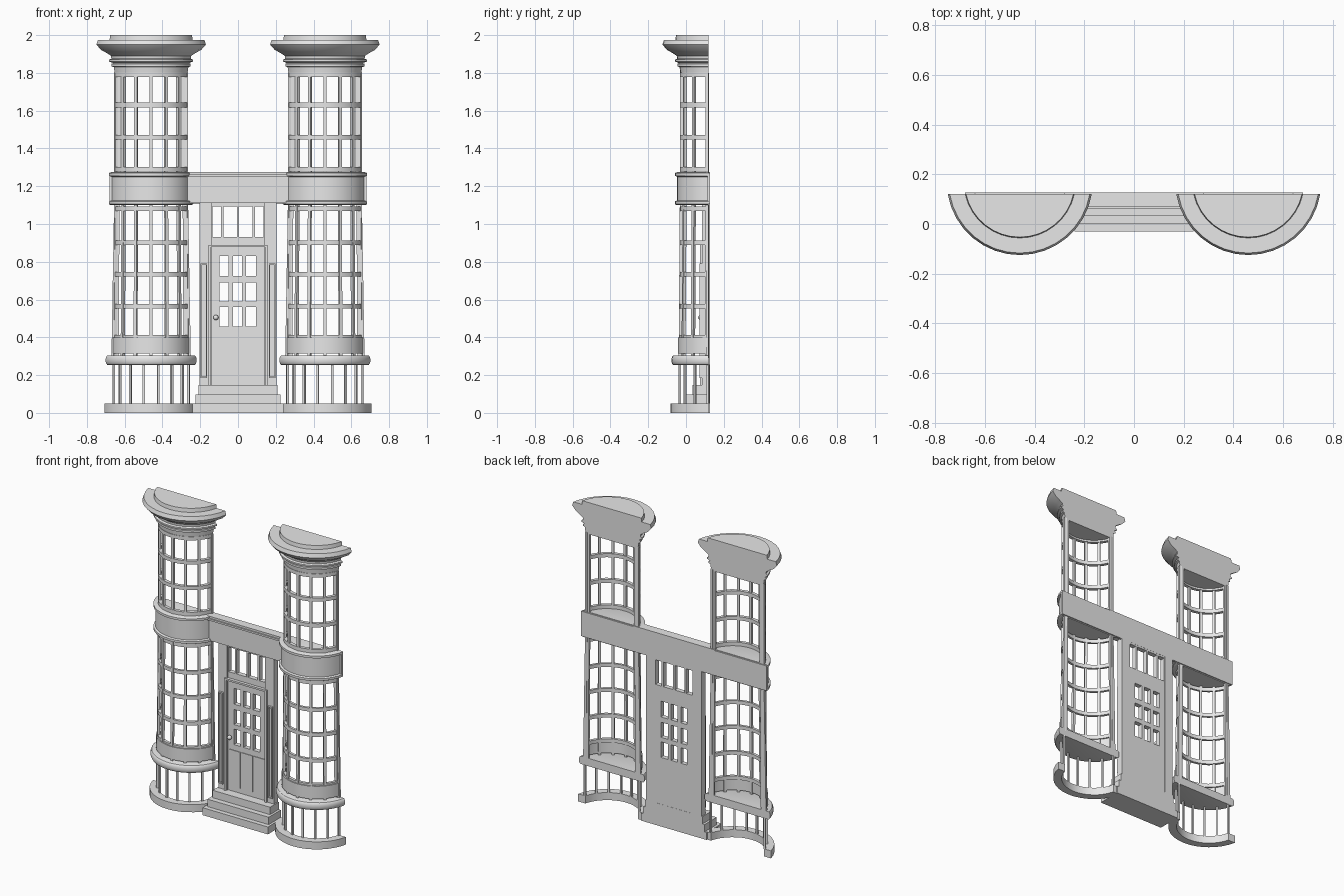
import bpy, bmesh, math

if "Cube" in bpy.data.objects:
    bpy.data.objects.remove(bpy.data.objects["Cube"])

stone = bpy.data.materials.new("pale_grey")
stone.use_nodes = True
GREY = (0.8, 0.8, 0.8, 1)
stone.diffuse_color = GREY
stone.node_tree.nodes["Principled BSDF"].inputs["Base Color"].default_value = GREY

BACK = 0.12      # flat rear plane of the towers
AXIS = 0.169     # arc centre, a little behind the rear plane
TOWER_X = 0.46
SEG = 16
smooth = []


def finish(name, bm, rounded=False):
    bmesh.ops.recalc_face_normals(bm, faces=bm.faces)
    me = bpy.data.meshes.new(name)
    bm.to_mesh(me)
    bm.free()
    me.materials.append(stone)
    ob = bpy.data.objects.new(name, me)
    bpy.context.collection.objects.link(ob)
    if rounded:
        smooth.append(ob)
    return ob


def add_prism(bm, low, high, z0, z1):
    """Add a block between two outlines in the ground plane."""
    a = [bm.verts.new((x, y, z0)) for x, y in low]
    b = [bm.verts.new((x, y, z1)) for x, y in high]
    bm.faces.new(a)
    bm.faces.new(b)
    for i in range(len(a)):
        j = (i + 1) % len(a)
        bm.faces.new((a[i], a[j], b[j], b[i]))


def rect(x0, x1, y0, y1):
    return [(x0, y0), (x1, y0), (x1, y1), (x0, y1)]


def add_box(bm, x0, x1, y0, y1, z0, z1):
    r = rect(x0, x1, y0, y1)
    add_prism(bm, r, r, z0, z1)


def boxes(name, *dims):
    bm = bmesh.new()
    for d in dims:
        add_box(bm, *d)
    return finish(name, bm)


def arc_point(cx, r, t):
    ang = t * math.acos((AXIS - BACK) / r)
    return cx + r * math.sin(ang), AXIS - r * math.cos(ang)


def bow(name, cx, profile, hollow=False):
    """Sweep a (radius, height) profile round the bowed front, cut flat behind."""
    bm = bmesh.new()
    rows = [[bm.verts.new((*arc_point(cx, r, 2 * i / SEG - 1), z))
             for i in range(SEG + 1)] for r, z in profile]
    n = len(rows)
    for k in range(n if hollow else n - 1):
        a, b = rows[k], rows[(k + 1) % n]
        for i in range(SEG):
            bm.faces.new((a[i], a[i + 1], b[i + 1], b[i]))
    if hollow:
        bm.faces.new([row[0] for row in rows])
        bm.faces.new([row[-1] for row in rows])
    else:
        bm.faces.new(rows[0])
        bm.faces.new(rows[-1])
        bm.faces.new([row[0] for row in rows] + [row[-1] for row in reversed(rows)])
    return finish(name, bm, True)


def ring(name, cx, r0, r1, z0, z1):
    return bow(name, cx, [(r0, z0), (r1, z0), (r1, z1), (r0, z1)], True)


def bars(name, cx, count, span, r_low, r_high, w, z0, z1):
    """Upright bars fanned evenly round the bow."""
    bm = bmesh.new()
    for k in range(count):
        a = math.radians(-span + 2 * span * k / (count - 1))
        s, c = math.sin(a), math.cos(a)

        def outline(r):
            return [(cx + (r + d) * s + e * c, AXIS - (r + d) * c + e * s)
                    for d, e in ((-w, -w), (w, -w), (w, w), (-w, w))]
        add_prism(bm, outline(r_low), outline(r_high), z0, z1)
    return finish(name, bm)


CAP = [(.198, 1.79), (.203, 1.83), (.215, 1.835), (.215, 1.848), (.206, 1.852),
       (.228, 1.86), (.228, 1.87), (.216, 1.875), (.218, 1.89), (.24, 1.905),
       (.27, 1.922), (.294, 1.95), (.286, 1.975)]
BAND = [(.218, 1.10), (.228, 1.105), (.228, 1.12), (.216, 1.125), (.216, 1.25),
        (.228, 1.255), (.228, 1.27), (.215, 1.275)]
ROLL = [(.233 + .013 * math.sin(a), .279 - .026 * math.cos(a))
        for a in (math.pi * k / 8 for k in range(9))]

# Two bowed glazed towers
for side, sx in (("left", 1), ("right", -1)):
    cx = sx * TOWER_X
    ring(side + "_tower_base", cx, .2, .251, 0, .05)
    bars(side + "_base_bars", cx, 8, 75, .205, .205, .006, .05, .256)
    bow(side + "_round_moulding", cx, ROLL)
    ring(side + "_sill_wall", cx, .195, .212, .315, .40)
    bars(side + "_lower_mullions", cx, 7, 73, .2, .194, .008, .29, 1.1)
    bars(side + "_upper_mullions", cx, 7, 73, .192, .192, .008, 1.27, 1.8)
    for i, z in enumerate((.40, .565, .735, .90, 1.08)):
        ring(f"{side}_lower_rail_{i + 1}", cx, .186, .207 - .006 * z, z - .012, z + .012)
    for i, z in enumerate((1.29, 1.46, 1.63, 1.79)):
        ring(f"{side}_upper_rail_{i + 1}", cx, .18, .202, z - .012, z + .012)
    bow(side + "_middle_band", cx, BAND)
    bow(side + "_cornice", cx, CAP)
    bow(side + "_roof_slab", cx, [(.226, 1.97), (.222, 2.0)])
    # Flat rear posts at both edges of the bow
    bm = bmesh.new()
    for e in (-1, 1):
        low = rect(cx + e * .172, cx + e * .21, .106, BACK)
        high = rect(cx + e * .167, cx + e * .196, .106, BACK)
        add_prism(bm, low, high, .3, 1.11)
        add_box(bm, cx + e * .162, cx + e * .196, .106, BACK, 1.26, 1.8)
    finish(side + "_rear_posts", bm)

# Beam joining the towers
boxes("rear_beam", (-.68, .68, .113, .127, 1.105, 1.27))
boxes("front_lintel", (-.3, .3, .075, .12, 1.11, 1.25), (-.3, .3, .06, .127, 1.25, 1.262),
      (-.3, .3, .068, .127, 1.262, 1.275))

# Steps
for i, (w, y) in enumerate(((.24, -.03), (.225, 0), (.21, .035))):
    boxes(f"step_{i + 1}", (-w, w, y, .127, i * .049, (i + 1) * .049))

# Doorway piers with raised frames
for side, sx in (("left", 1), ("right", -1)):
    boxes(side + "_pier", (sx * .14, sx * .203, .085, .127, .14, 1.11))
    fx, y0, y1 = (sx * .164, sx * .198), .072, .09
    boxes(side + "_pier_panel_frame",
          (fx[0], sx * .17, y0, y1, .19, .79), (sx * .192, fx[1], y0, y1, .19, .79),
          (*fx, y0, y1, .184, .192), (*fx, y0, y1, .782, .79))
    boxes(side + "_door_jamb", (sx * .142, sx * .155, .075, .1, .147, .89))
boxes("door_head", (-.155, .155, .075, .1, .878, .89))

# Door leaf with nine open panes and planked lower half
bm = bmesh.new()
for x0, x1 in ((-.142, -.097), (-.05, -.026), (.021, .043), (.096, .142)):
    add_box(bm, x0, x1, .095, .126, .455, .83)
for z0, z1 in ((.14, .457), (.56, .59), (.69, .725), (.83, .93)):
    add_box(bm, -.142, .142, .095, .126, z0, z1)
finish("door", bm)
boxes("door_lower_panels", *[(x - .042, x + .042, .091, .097, .18, .42)
                             for x in (-.09, 0, .09)])

# Transom window above the door
boxes("transom", *[(x - .006, x + .006, .095, .126, .925, 1.1)
                   for x in (-.142, -.084, 0, .084, .142)],
      (-.142, .142, .095, .126, 1.093, 1.112))

# Door knob
bm = bmesh.new()
bmesh.ops.create_uvsphere(bm, u_segments=12, v_segments=8, radius=.014)
bmesh.ops.translate(bm, verts=bm.verts, vec=(-.117, .078, .505))
finish("door_knob", bm, True)

# Smooth the curved parts, keeping moulding edges crisp
for ob in bpy.context.selected_objects:
    ob.select_set(False)
for ob in smooth:
    ob.select_set(True)
bpy.context.view_layer.objects.active = smooth[0]
bpy.ops.object.shade_smooth_by_angle(angle=math.radians(25))
